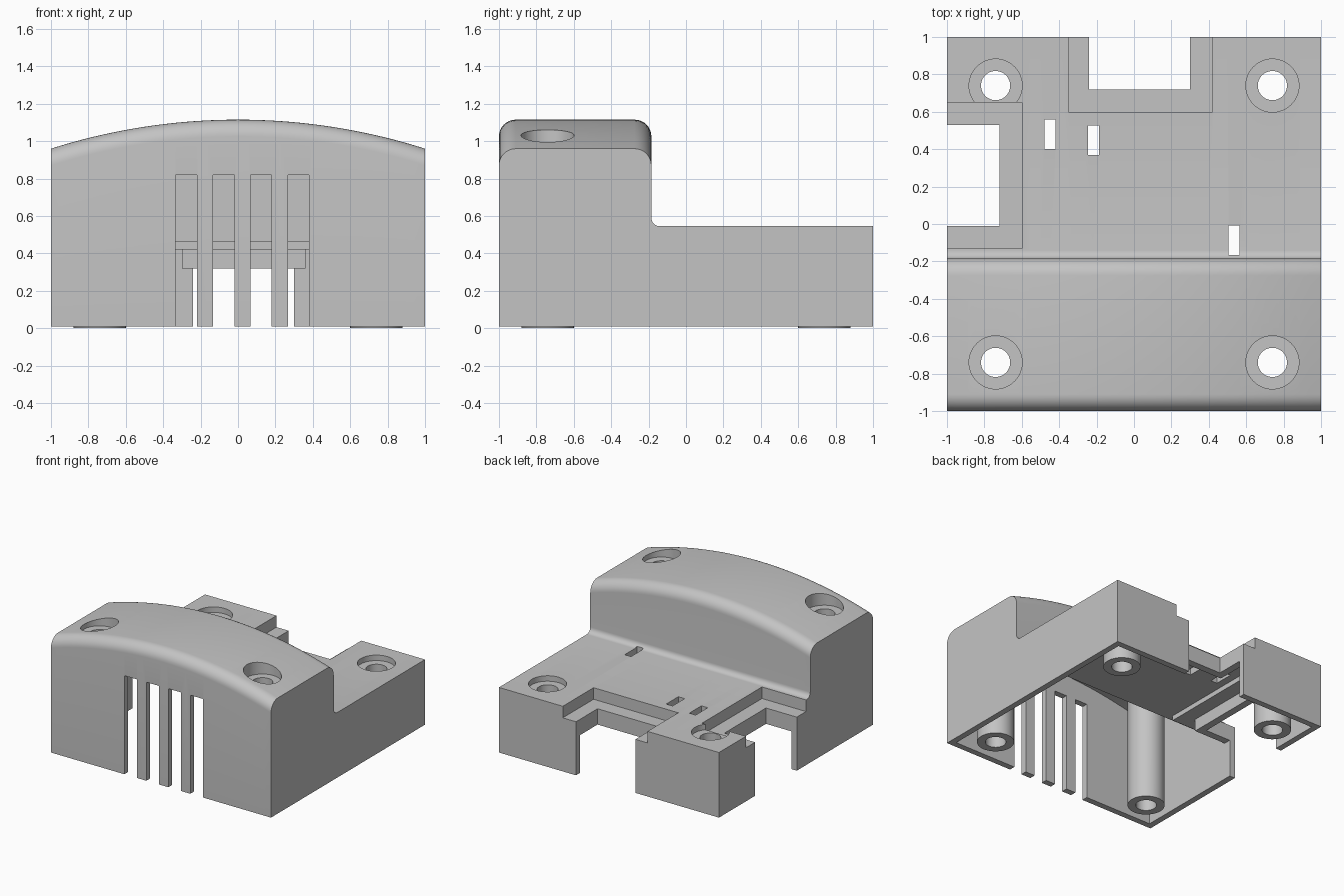
import bpy, bmesh, math

cube = bpy.data.objects.get("Cube")
if cube:
    bpy.data.objects.remove(cube, do_unlink=True)

grey = bpy.data.materials.new("plain_grey")
grey.use_nodes = True
colour = (0.55, 0.55, 0.55, 1)
grey.diffuse_color = colour
grey.node_tree.nodes["Principled BSDF"].inputs["Base Color"].default_value = colour

BASE, DECK, WALL = 0.01, 0.545, 0.05     # underside, low deck height, wall thickness
STEP, CROWN = -0.185, 1.115              # back of the tall part, top of the arch
ARCH = 3.3                               # arch radius


def finish(name, bm):
    bmesh.ops.recalc_face_normals(bm, faces=bm.faces)
    mesh = bpy.data.meshes.new(name)
    bm.to_mesh(mesh)
    bm.free()
    mesh.materials.append(grey)
    obj = bpy.data.objects.new(name, mesh)
    bpy.context.collection.objects.link(obj)
    return obj


def box(name, x, y, z):
    bm = bmesh.new()
    bmesh.ops.create_cube(bm, size=1)
    for v in bm.verts:
        for i, (lo, hi) in enumerate((x, y, z)):
            v.co[i] = hi if v.co[i] > 0 else lo
    return finish(name, bm)


def cylinder(name, x, y, radius, z):
    bm = bmesh.new()
    bmesh.ops.create_cone(bm, cap_ends=True, segments=48, radius1=radius,
                          radius2=radius, depth=z[1] - z[0])
    bmesh.ops.translate(bm, verts=bm.verts, vec=(x, y, sum(z) / 2))
    return finish(name, bm)


def arch_height(x):
    return CROWN - ARCH + math.sqrt(ARCH ** 2 - x * x)


def arc(cy, cz, r, start, end, n=8):
    angles = [math.radians(start + (end - start) * i / n) for i in range(n + 1)]
    return [(cy + r * math.cos(a), cz + r * math.sin(a)) for a in angles]


def outer_profile(h):
    r, f = 0.09, 0.045
    return ([(-1, BASE)] + arc(-1 + r, h - r, r, 180, 90) + arc(STEP - r, h - r, r, 90, 0)
            + arc(STEP + f, DECK + f, f, 180, 270, 6) + [(1, DECK), (1, BASE)])


def inner_profile(h):
    top, low, back = h - 0.12, 0.46, STEP - 0.06
    return [(-1 + WALL, -0.1), (-1 + WALL, top), (back, top), (back, low),
            (1 - WALL, low), (1 - WALL, -0.1)]


def loft(name, half, profile, steps=36):
    bm = bmesh.new()
    rings = []
    for i in range(steps + 1):
        x = half * (2 * i / steps - 1)
        rings.append([bm.verts.new((x, y, z)) for y, z in profile(arch_height(x))])
    for a, b in zip(rings, rings[1:]):
        for j in range(len(a)):
            k = (j + 1) % len(a)
            bm.faces.new((a[j], a[k], b[k], b[j]))
    bm.faces.new(rings[0])
    bm.faces.new(rings[-1])
    return finish(name, bm)


def combine(target, tool, operation):
    tool.hide_render = True
    mod = target.modifiers.new(operation.lower(), "BOOLEAN")
    mod.operation, mod.solver, mod.object = operation, "EXACT", tool
    bpy.context.view_layer.objects.active = target
    bpy.ops.object.modifier_apply(modifier=mod.name)
    bpy.data.objects.remove(tool, do_unlink=True)


def add(tool):
    combine(housing, tool, "UNION")


def cut(tool):
    combine(housing, tool, "DIFFERENCE")


# Hollow arched housing, open underneath
housing = loft("housing", 1, outer_profile)
cut(loft("cavity", 1 - WALL, inner_profile))

# Trays and skirts around the back and side connector openings
rim, lip = 0.06, (0.42, 0.5)
back_recess, back_slot = (-0.35, 0.42), (-0.24, 0.30)
side_recess, side_slot = (-0.13, 0.65), (-0.01, 0.53)


def grow(span):
    return (span[0] - rim, span[1] + rim)


add(box("back_tray", grow(back_recess), (0.6 - rim, 0.98), lip))
add(box("side_tray", (-0.98, -0.6 + rim), grow(side_recess), lip))
add(box("back_skirt", grow(back_slot), (0.72 - rim, 0.98), (0.32, 0.44)))
add(box("side_skirt", (-0.98, -0.72 + rim), grow(side_slot), (0.32, 0.44)))

# Screw posts: (y, top of post, counterbore floor) on both sides
SCREW = 0.74
posts = [(sx * SCREW, y, top, floor) for sx in (-1, 1)
         for y, top, floor in ((-SCREW, 0.98, 0.955), (SCREW, 0.49, 0.5))]
for x, y, top, floor in posts:
    add(cylinder("screw_post", x, y, 0.14, (0, top)))
for x, y, top, floor in posts:
    cut(cylinder("counterbore", x, y, 0.142, (floor, 1.3)))
    cut(cylinder("screw_hole", x, y, 0.078, (-0.1, 1.3)))

# Stepped connector openings
cut(box("back_recess", back_recess, (0.6, 1.1), (0.45, 0.7)))
cut(box("side_recess", (-1.1, -0.6), side_recess, (0.45, 0.7)))
cut(box("back_opening", back_slot, (0.72, 1.1), (-0.1, 0.7)))
cut(box("side_opening", (-1.1, -0.72), side_slot, (-0.1, 0.7)))

# Comb of front slots
for i in range(4):
    x = -0.333 + 0.2 * i
    cut(box("front_slot", (x, x + 0.113), (-1.1, -0.9), (-0.1, 0.82)))

# Small windows through the deck
for x, y in ((-0.45, 0.48), (-0.217, 0.447), (0.535, -0.088)):
    cut(box("deck_window", (x - 0.029, x + 0.029), (y - 0.079, y + 0.079), (0.4, 0.65)))

# Smooth curves, sharp edges
bpy.ops.object.select_all(action="DESELECT")
housing.select_set(True)
bpy.context.view_layer.objects.active = housing
bpy.ops.object.shade_smooth_by_angle(angle=math.radians(30))
